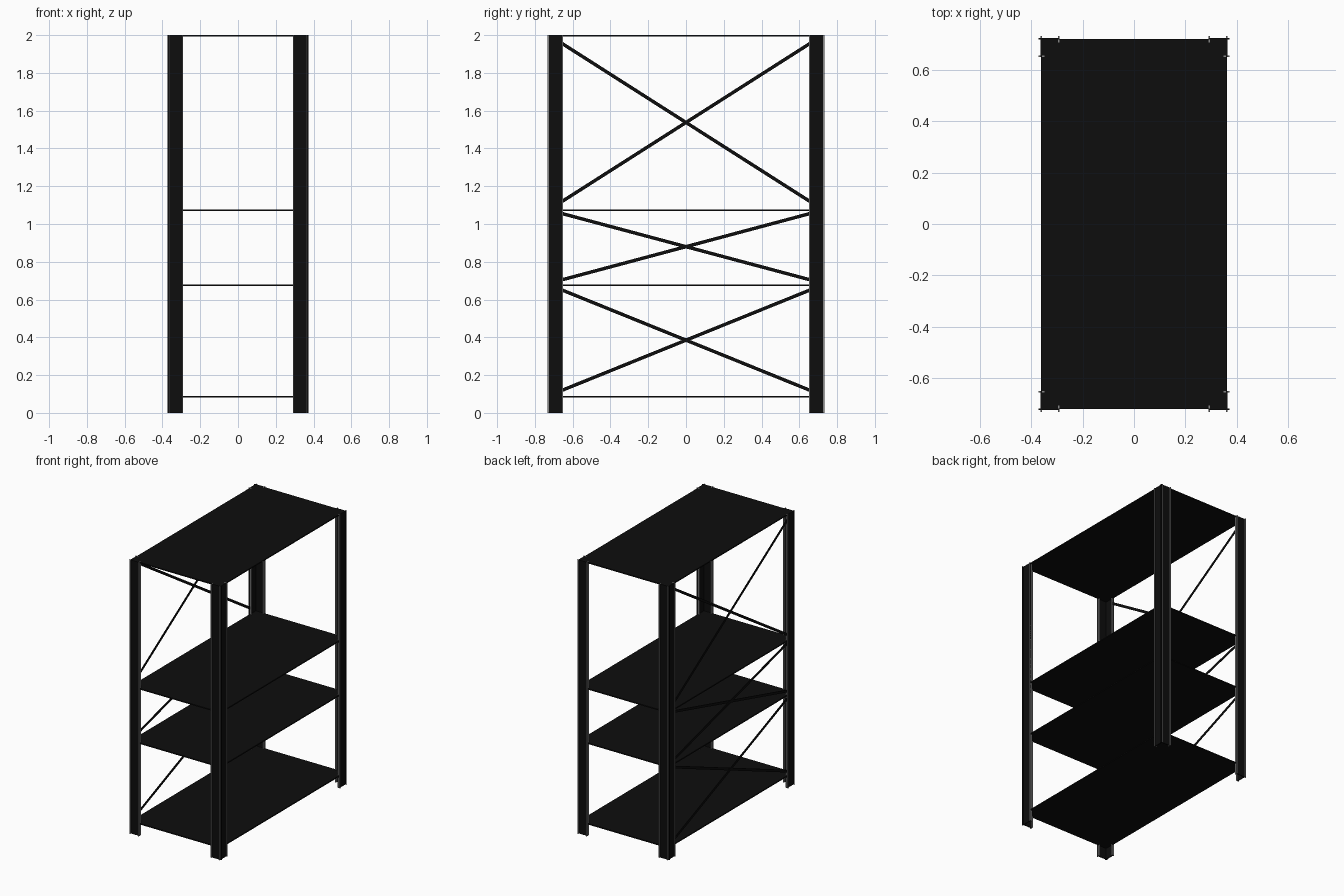
import bpy, math

if "Cube" in bpy.data.objects:
    bpy.data.objects.remove(bpy.data.objects["Cube"])

def material(name, v):
    m = bpy.data.materials.new(name)
    m.diffuse_color = (v, v, v, 1)
    m.use_nodes = True
    m.node_tree.nodes["Principled BSDF"].inputs["Base Color"].default_value = m.diffuse_color
    return m

black = material("black_steel", 0.004)
grey = material("bare_steel_edge", 0.25)

def box(name, lo, hi, mat, rot_x=0.0):
    c = [(a + b) / 2 for a, b in zip(lo, hi)]
    bpy.ops.mesh.primitive_cube_add(size=1, location=c, rotation=(rot_x, 0, 0))
    o = bpy.context.object
    o.name = name
    o.scale = [b - a for a, b in zip(lo, hi)]
    o.data.materials.append(mat)
    return o

H = 2.0
X, Y = 0.362, 0.722          # sheet planes of the corner posts
XO, YO = 0.372, 0.733        # outermost lip edges
XI, YI = 0.290, 0.650        # inner edges of the posts
T = 0.003                    # half sheet thickness

def mirrored(name, x0, x1, y0, y1, sx, sy, mat):
    xs, ys = sorted((sx * x0, sx * x1)), sorted((sy * y0, sy * y1))
    return box(name, (xs[0], ys[0], 0), (xs[1], ys[1], H), mat)

# Corner posts: crossed angle sheets with projecting edge lips
for sx, side in ((-1, "left"), (1, "right")):
    for sy, end in ((-1, "front"), (1, "back")):
        p = f"{end}_{side}_post"
        mirrored(p + "_wide_flange", XI, X - T, Y - T, Y + T, sx, sy, black)
        mirrored(p + "_side_flange", X - T, X + T, YI, Y + T, sx, sy, black)
        mirrored(p + "_corner_lip_x", X + T, XO, Y - T, Y + T, sx, sy, black)
        mirrored(p + "_corner_lip_y", X - T, X + T, Y + T, YO, sx, sy, grey)
        mirrored(p + "_inner_lip_x", XI, XI + 2 * T, Y - 0.014, YO, sx, sy, grey)
        mirrored(p + "_inner_lip_y", X - 0.014, XO, YI, YI + 2 * T, sx, sy, grey)

# Four thin shelves
for i, z in enumerate((0.086, 0.675, 1.073, 1.996)):
    box(f"shelf_{i + 1}", (-X, -0.72, z - 0.004), (X, 0.72, z + 0.004), black)

# Crossed flat braces on the left side, one pair per bay
for i, (z0, z1) in enumerate(((0.12, 0.65), (0.705, 1.055), (1.12, 1.955))):
    angle = math.atan2(z1 - z0, 1.31)
    half = math.hypot(z1 - z0, 1.31) / 2
    zc = (z0 + z1) / 2
    for s, n in ((1, "rising"), (-1, "falling")):
        x = -0.357 + 0.002 * s
        box(f"brace_{i + 1}_{n}", (x - 0.002, -half, zc - 0.009),
            (x + 0.002, half, zc + 0.009), black, s * angle)
